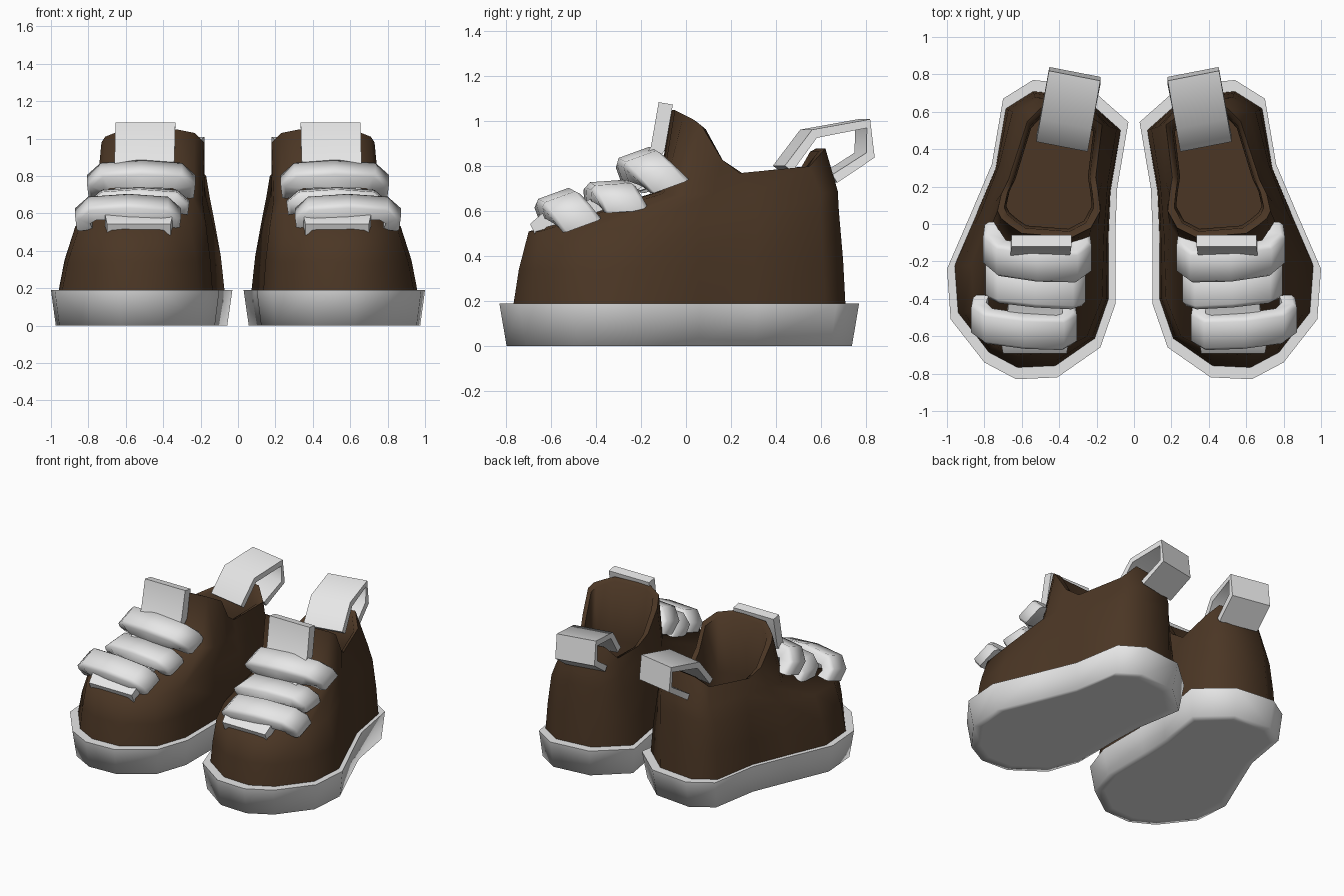
import bpy, bmesh, math
from mathutils import Vector

if "Cube" in bpy.data.objects:
    bpy.data.objects.remove(bpy.data.objects["Cube"])


def material(name, rgb):
    m = bpy.data.materials.new(name)
    m.diffuse_color = (*rgb, 1)
    m.use_nodes = True
    m.node_tree.nodes["Principled BSDF"].inputs["Base Color"].default_value = m.diffuse_color
    return m


WHITE = material("white rubber", (0.8, 0.8, 0.8))
BROWN = material("dark brown leather", (0.07, 0.037, 0.018))


def loft(name, rings, mat, angle=60):
    """Skin a list of equal rings, cap both ends, mirror to the other shoe."""
    bm = bmesh.new()
    rows = [[bm.verts.new(p) for p in r] for r in rings]
    n = len(rows[0])
    for a, b in zip(rows, rows[1:]):
        for i in range(n):
            j = (i + 1) % n
            bm.faces.new((a[i], a[j], b[j], b[i]))
    bm.faces.new(rows[0])
    bm.faces.new(rows[-1])
    bmesh.ops.recalc_face_normals(bm, faces=bm.faces)
    me = bpy.data.meshes.new(name)
    bm.to_mesh(me)
    bm.free()
    me.materials.append(mat)
    ob = bpy.data.objects.new(name, me)
    bpy.context.collection.objects.link(ob)
    bpy.context.view_layer.objects.active = ob
    ob.select_set(True)
    bpy.ops.object.shade_smooth_by_angle(angle=math.radians(angle))
    ob.select_set(False)
    mod = ob.modifiers.new("other_shoe", 'MIRROR')
    mod.use_mirror_merge = False
    return ob


# Sole outline, starting at the toe, seen from above
OUT = [(.41, -.82), (.63, -.83), (.80, -.74), (.98, -.51), (1.0, -.24),
       (.87, .06), (.76, .32), (.70, .67), (.54, .77), (.25, .74),
       (.03, .545), (.09, .19), (.10, -.05), (.10, -.43), (.18, -.66)]


def outline(fx, fy, z):
    return [(.53 + (x - .53) * fx, -.03 + (y + .03) * fy, z) for x, y in OUT]


loft("sole", [outline(.82, .88, 0), outline(.945, .96, 0), outline(1, 1, .19)], WHITE, 89)

# Upper: shoulder, instep and collar rings
shoulder = [(.42, -.69, .51), (.62, -.70, .51), (.75, -.65, .51), (.855, -.47, .51),
            (.87, -.22, .53), (.79, .06, .56), (.72, .32, .56), (.65, .60, .58),
            (.53, .68, .6), (.26, .66, .6), (.13, .52, .58), (.14, .22, .56),
            (.16, -.05, .55), (.17, -.4, .53), (.25, -.6, .51)]
instep = [(.38, -.12, .69), (.60, -.11, .69), (.68, -.10, .68), (.73, -.06, .67),
          (.76, 0, .67), (.74, .12, .68), (.69, .3, .68), (.61, .6, .68),
          (.51, .675, .69), (.25, .645, .69), (.15, .53, .68), (.17, .22, .68),
          (.18, .12, .68), (.19, 0, .67), (.24, -.08, .68)]
collar = [(.33, -.07, 1.05), (.60, -.05, 1.05), (.66, -.01, 1.03), (.71, .03, 1.01),
          (.73, .07, .98), (.71, .16, .83), (.67, .24, .77), (.57, .55, .80),
          (.50, .62, .88), (.24, .58, .88), (.17, .53, .80), (.205, .25, .77),
          (.19, .16, .83), (.18, .07, .98), (.23, -.02, 1.03)]
base = outline(.92, .925, .17)
mid = [Vector(b).lerp(Vector(s), .5) for b, s in zip(base, shoulder)]
for p, b in zip(mid, base):                      # walls bulge a little
    p.x += (b[0] - p.x) * .25
    p.y += (b[1] - p.y) * .25


def inside(f, dz=0, z=None):
    return [(.45 + (x - .45) * f, .27 + (y - .27) * (f + .04), h + dz if z is None else z)
            for x, y, h in collar]


loft("upper", [base, mid, shoulder, instep, collar, inside(.87, -.015),
               inside(.83, z=.62), inside(.83, z=.24)], BROWN, 65)

# Tongue: y, z, x centre, half width, slope in degrees
rings = []
for y, z, cx, hw, a in [(-.68, .515, .53, .17, 25), (-.63, .56, .53, .18, 18),
                        (-.5, .595, .53, .15, 15), (-.35, .645, .525, .14, 20),
                        (-.22, .73, .51, .145, 45), (-.125, .88, .50, .16, 78),
                        (-.09, 1.08, .495, .16, 80)]:
    a = math.radians(a)
    oy, oz = -math.sin(a) * .032, math.cos(a) * .032
    rings.append([(cx + sx * hw, y + s * oy, z + s * oz)
                  for sx, s in ((-1, -1), (1, -1), (1, 1), (-1, 1))])
loft("tongue", rings, WHITE)


# Lace straps: flat band arched across the instep, legs bent down at both ends
def strap(name, x0, x1, y, z, drop, back, tilt, w, t):
    a = math.radians(tilt)
    along = Vector((0, math.cos(a), math.sin(a)))
    rings = []
    for f, k, b in [(.09, 1, -100), (.07, .5, -70), (.16, .1, -30), (.5, 0, 0),
                    (.84, .1, 30), (.93, .5, 70), (.91, 1, 100)]:
        b = math.radians(b)
        out = Vector((math.sin(b), -math.sin(a) * math.cos(b), math.cos(a) * math.cos(b)))
        c = Vector((x0 + (x1 - x0) * f, y + back * k + .09 * (f - .5) * (x1 - x0), z - drop * k))
        rings.append([c + along * (u * w / 2) + out * (v * t / 2)
                      for u, v in ((-1, -1), (1, -1), (1, .5), (.8, 1), (-.8, 1), (-1, .5))])
    loft(name, rings, WHITE)


strap("front_strap", .305, .87, -.575, .64, .10, .09, 20, .18, .085)
strap("middle_strap", .26, .795, -.345, .695, .09, .06, 4, .20, .08)
strap("rear_strap", .235, .80, -.215, .815, .10, .12, 20, .18, .10)

# Heel pull loop: flat band bent round a path of (y, z), turned with the heel
path = [(.43, .79), (.545, .945), (.785, .99), (.795, .85), (.635, .745)]
side = Vector((.98, .19, 0)) * .14
rings = []
for i, (y, z) in enumerate(path):
    p, q = path[max(i - 1, 0)], path[min(i + 1, len(path) - 1)]
    d = Vector((0, q[0] - p[0], q[1] - p[1])).normalized()
    nrm = Vector((0, -d.z, d.y)) * .021
    c = Vector((.385 - (y - .43) * .19, y, z))
    rings.append([c - side - nrm, c + side - nrm, c + side + nrm, c - side + nrm])
loft("heel_loop", rings, WHITE)
